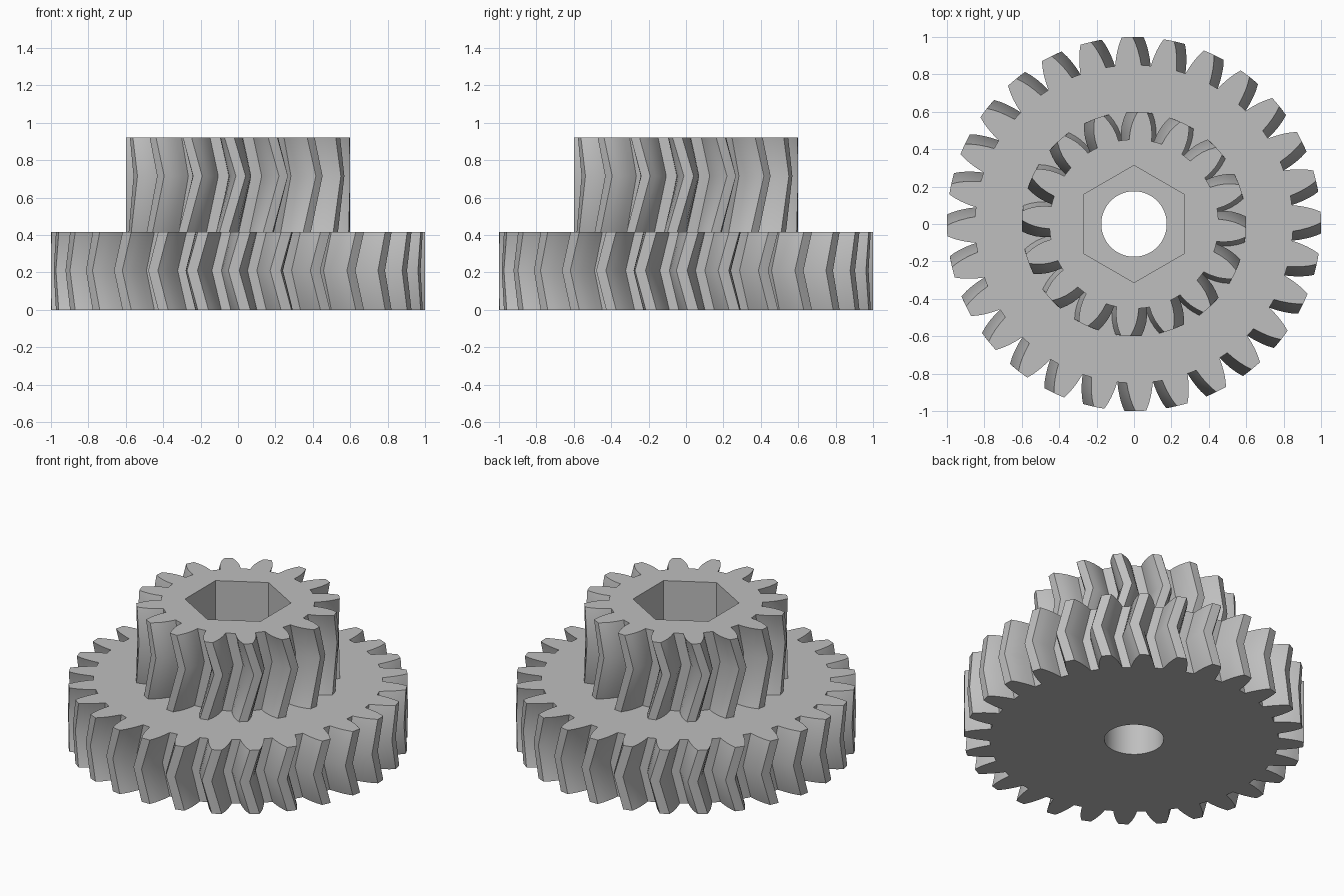
import bpy
import bmesh
from math import sin, cos, pi, radians

if "Cube" in bpy.data.objects:
    bpy.data.objects.remove(bpy.data.objects["Cube"], do_unlink=True)

grey = bpy.data.materials.new("plain grey")
grey.use_nodes = True
COLOUR = (0.52, 0.52, 0.52, 1)
grey.diffuse_color = COLOUR
grey.node_tree.nodes["Principled BSDF"].inputs["Base Color"].default_value = COLOUR


def tooth_outline(teeth, flank, phase):
    """Polar outline of a gear; flank lists (radius, half width) from root to tip."""
    points = []
    step = 2 * pi / teeth
    root = flank[0][0]
    tip = flank[-1][0]
    for k in range(teeth):
        middle = phase + k * step
        points += [(r, middle - w / r) for r, w in flank]
        points.append((tip, middle))
        points += [(r, middle + w / r) for r, w in reversed(flank)]
        points.append((root, middle + step / 2))
    return points


def ring(bm, polar, z, twist=0.0):
    verts = [bm.verts.new((r * cos(a + twist), r * sin(a + twist), z)) for r, a in polar]
    edges = [bm.edges.new((v, verts[i - 1])) for i, v in enumerate(verts)]
    return verts, edges


def bridge(bm, low, high):
    for i in range(len(low)):
        bm.faces.new((low[i - 1], low[i], high[i], high[i - 1]))


def herringbone_gear(name, outline, levels, bore):
    """Teeth swept through (height, twist) levels around a straight bore."""
    bm = bmesh.new()
    outer = [ring(bm, outline, z, radians(t)) for z, t in levels]
    inner = [ring(bm, bore, z) for z in (levels[0][0], levels[-1][0])]
    for low, high in zip(outer, outer[1:]):
        bridge(bm, low[0], high[0])
    bridge(bm, inner[1][0], inner[0][0])
    # flat end faces with the bore left open
    for o, i, up in ((outer[0], inner[0], -1), (outer[-1], inner[1], 1)):
        bmesh.ops.triangle_fill(bm, edges=o[1] + i[1], normal=(0, 0, up))
    bmesh.ops.recalc_face_normals(bm, faces=bm.faces)
    mesh = bpy.data.meshes.new(name)
    bm.to_mesh(mesh)
    bm.free()
    mesh.materials.append(grey)
    obj = bpy.data.objects.new(name, mesh)
    bpy.context.collection.objects.link(obj)
    bpy.ops.object.select_all(action="DESELECT")
    obj.select_set(True)
    bpy.context.view_layer.objects.active = obj
    bpy.ops.object.shade_smooth_by_angle(angle=radians(30))
    return obj


def polygon(sides, radius, start=0.0):
    return [(radius, start + 2 * pi * k / sides) for k in range(sides)]


# Wide lower wheel with a round shaft hole
large_flank = [(0.85, 0.070), (0.89, 0.064), (0.93, 0.055), (0.965, 0.044), (1.0, 0.029)]
herringbone_gear("large_gear", tooth_outline(28, large_flank, radians(92.1)),
                 [(0, 0), (0.21, -3.4), (0.415, 0)], polygon(64, 0.175))

# Narrow upper wheel with a hexagonal socket
small_flank = [(0.452, 0.060), (0.49, 0.059), (0.53, 0.053), (0.565, 0.042), (0.6, 0.026)]
herringbone_gear("small_gear", tooth_outline(16, small_flank, radians(85.6)),
                 [(0.415, -2.6), (0.715, 5.8), (0.92, 0)], polygon(6, 0.313, radians(30)))
